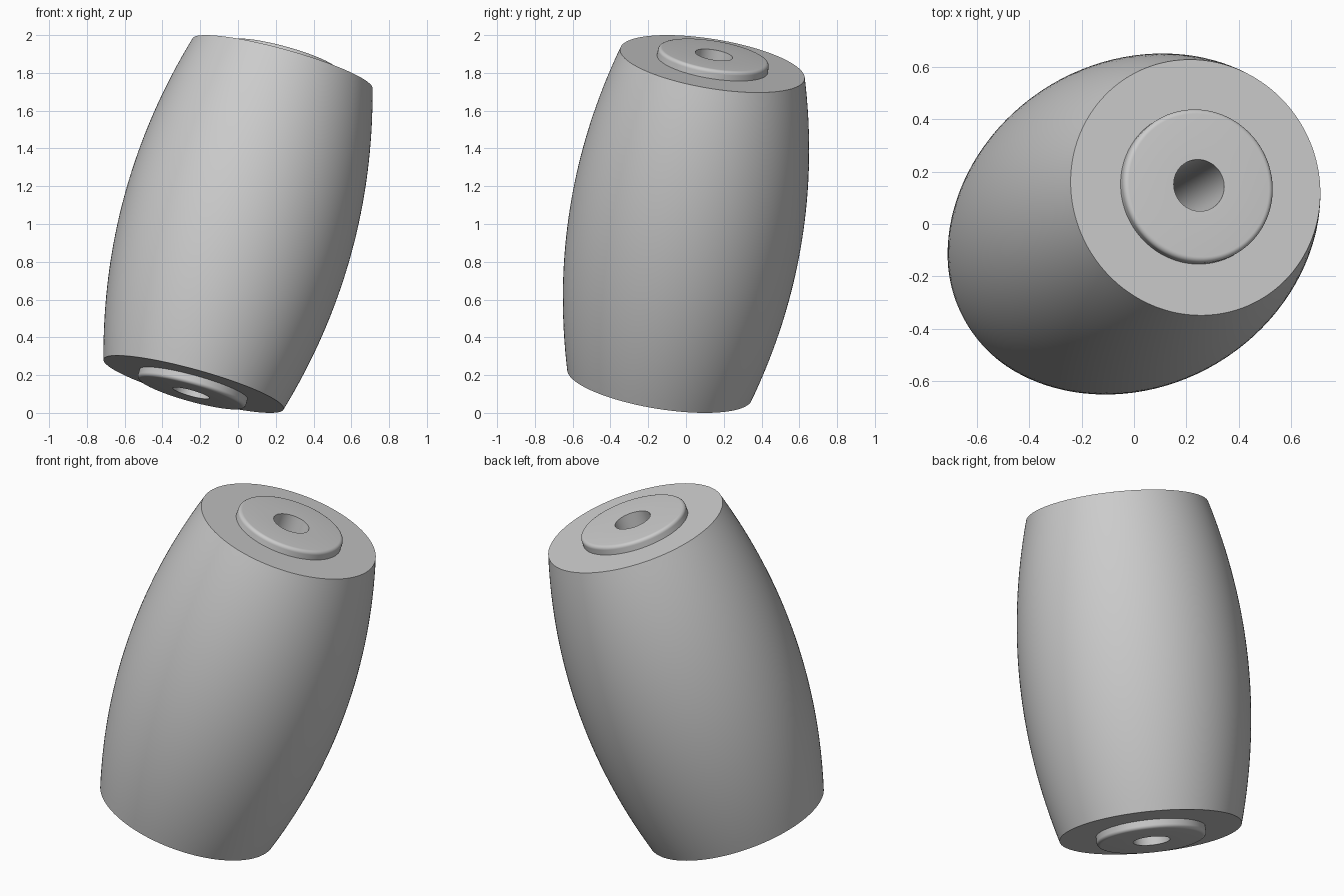
import bpy, bmesh, math
from mathutils import Vector

cube = bpy.data.objects.get("Cube")
if cube:
    bpy.data.objects.remove(cube, do_unlink=True)

AXIS = Vector((0.264, 0.157, 0.952)).normalized()
HALF = 0.891        # half length of the barrel
R_MID, R_END = 0.62, 0.495
BOSS_R, BOSS_T, HOLE_R, FILLET = 0.297, 0.941, 0.1, 0.02

grey = bpy.data.materials.new("plain grey")
grey.use_nodes = True
colour = (0.6, 0.6, 0.6, 1)
grey.diffuse_color = colour
grey.node_tree.nodes["Principled BSDF"].inputs["Base Color"].default_value = colour


def lathe(name, profile, steps=128):
    """Spin a closed (radius, height) profile and lean it along the axis."""
    bm = bmesh.new()
    verts = [bm.verts.new((r, 0, h)) for r, h in profile]
    edges = [bm.edges.new((v, verts[i - 1])) for i, v in enumerate(verts)]
    bmesh.ops.spin(bm, geom=verts + edges, cent=(0, 0, 0), axis=(0, 0, 1),
                   angle=math.tau, steps=steps, use_duplicate=False)
    bmesh.ops.remove_doubles(bm, verts=bm.verts, dist=1e-5)
    bmesh.ops.recalc_face_normals(bm, faces=bm.faces)
    mesh = bpy.data.meshes.new(name)
    bm.to_mesh(mesh)
    bm.free()
    mesh.materials.append(grey)
    obj = bpy.data.objects.new(name, mesh)
    bpy.context.collection.objects.link(obj)
    obj.rotation_euler = Vector((0, 0, 1)).rotation_difference(AXIS).to_euler()
    obj.location.z = 1
    bpy.ops.object.select_all(action='DESELECT')
    obj.select_set(True)
    bpy.context.view_layer.objects.active = obj
    bpy.ops.object.shade_smooth_by_angle(angle=math.radians(35))
    return obj


# Bulging outer body with flat annular ends
SEGS = 32
bulge = []
for i in range(SEGS + 1):
    s = 2 * i / SEGS - 1
    bulge.append((R_MID - (R_MID - R_END) * s * s, HALF * s))
core = BOSS_R - 0.005
lathe("barrel_body", [(core, -HALF)] + bulge + [(core, HALF)])

# Inner sleeve, rounded at both protruding rims, with a bore right through
rim = []
for i in range(7):
    a = math.pi / 2 * i / 6
    rim.append((BOSS_R - FILLET + FILLET * math.cos(a),
                BOSS_T - FILLET + FILLET * math.sin(a)))
lower = [(r, -h) for r, h in reversed(rim)]
lathe("inner_sleeve", [(HOLE_R, -BOSS_T)] + lower + rim + [(HOLE_R, BOSS_T)])
